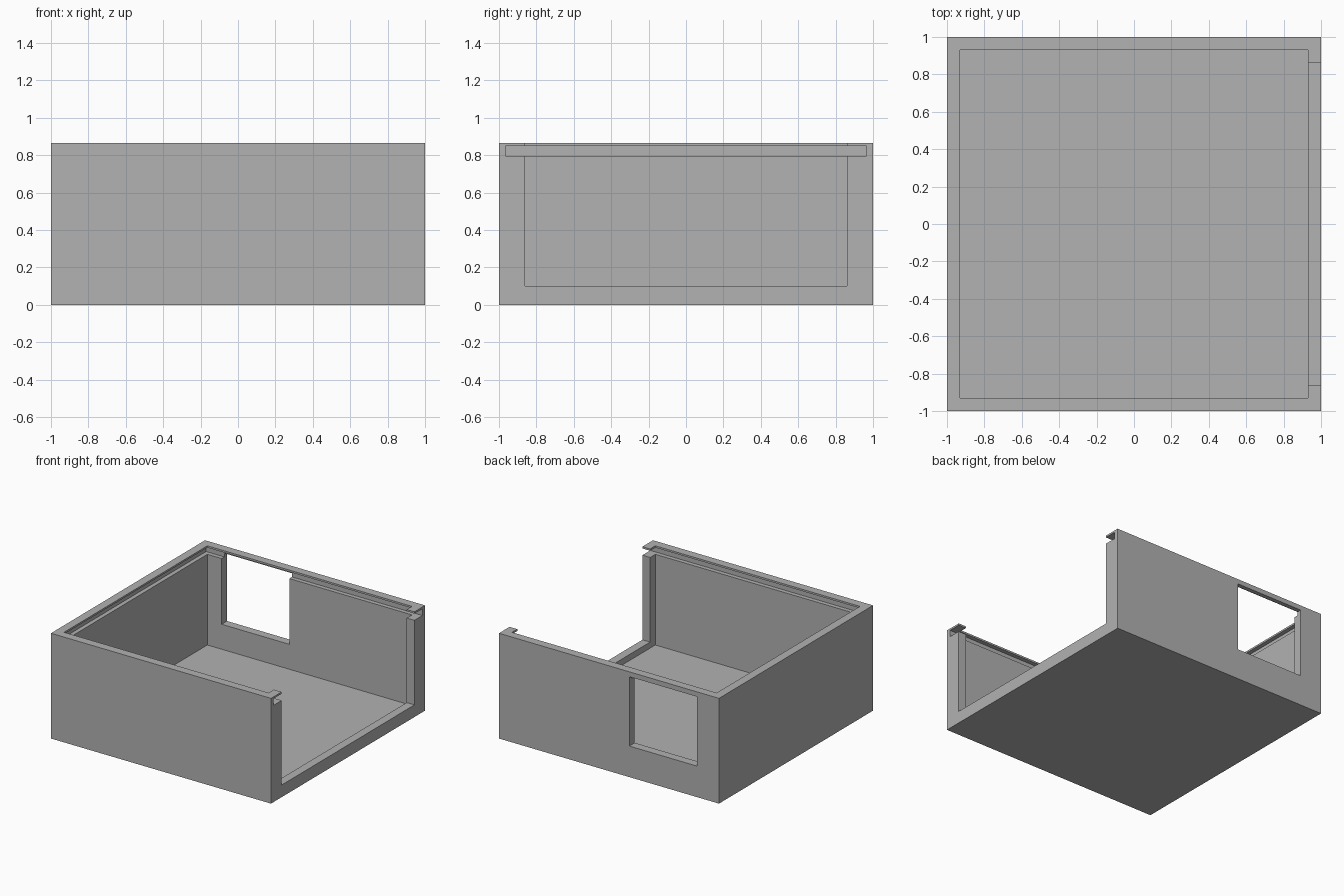
import bpy
from mathutils import Vector

cube = bpy.data.objects.get("Cube")
if cube:
    bpy.data.objects.remove(cube, do_unlink=True)

# Single plain grey finish
grey = bpy.data.materials.new("plain grey")
grey.use_nodes = True
colour = (0.445, 0.445, 0.445, 1)
grey.diffuse_color = colour
for node in grey.node_tree.nodes:
    if node.type == 'BSDF_PRINCIPLED':
        node.inputs["Base Color"].default_value = colour


def box(name, low, high):
    """Axis-aligned box between two opposite corners."""
    low, high = Vector(low), Vector(high)
    bpy.ops.mesh.primitive_cube_add(size=1)
    ob = bpy.context.object
    ob.name = name
    for v in ob.data.vertices:
        v.co = (low + high) / 2 + v.co * (high - low)
    ob.data.materials.append(grey)
    return ob


def cut(target, name, low, high):
    """Subtract a box from the target and discard the cutter."""
    cutter = box(name, low, high)
    cutter.hide_render = True
    mod = target.modifiers.new(name, 'BOOLEAN')
    mod.operation = 'DIFFERENCE'
    mod.solver = 'EXACT'
    mod.object = cutter
    bpy.context.view_layer.objects.active = target
    bpy.ops.object.modifier_apply(modifier=mod.name)
    bpy.data.objects.remove(cutter, do_unlink=True)


HEIGHT = 0.865
INNER = 0.93      # inside face of the walls
GROOVE = 0.965    # depth of the lid groove
OVER = 1.1        # cutters run past the outside

# Open box with a floor
tray = box("box_body", (-1, -1, 0), (1, 1, HEIGHT))
cut(tray, "cavity", (-INNER, -INNER, 0.05), (INNER, INNER, OVER))

# Groove for a sliding lid, open at the +x end
cut(tray, "lid_groove", (-GROOVE, -GROOVE, 0.795), (OVER, GROOVE, 0.85))

# Wide opening in the +x wall, leaving a low sill and corner posts
cut(tray, "side_opening", (0.5, -0.862, 0.1), (OVER, 0.862, OVER))

# Window in the back wall
cut(tray, "back_window", (-0.8, 0.8, 0.255), (-0.185, OVER, 0.825))
